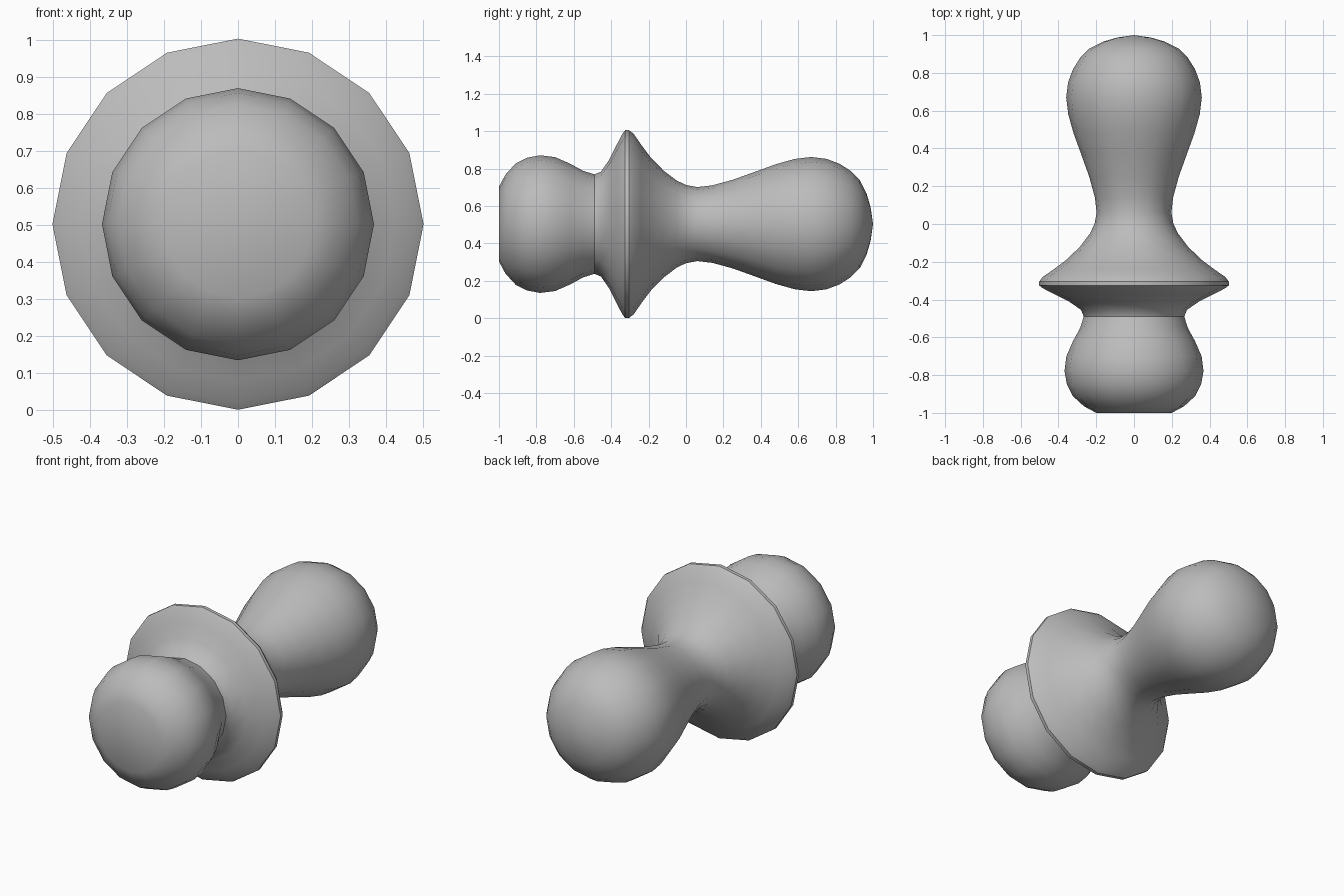
import bpy, bmesh, math

cube = bpy.data.objects.get("Cube")
if cube:
    bpy.data.objects.remove(cube, do_unlink=True)

SIDES = 16
CENTRE_Z = 0.503

# Single plain grey
grey = bpy.data.materials.new("plain_grey")
grey.use_nodes = True
colour = (0.5, 0.5, 0.5, 1)
grey.diffuse_color = colour
grey.node_tree.nodes["Principled BSDF"].inputs["Base Color"].default_value = colour

# Turned profile: (position along y, radius)
front_knob = [(-1, .2), (-.965, .265), (-.91, .325), (-.85, .355), (-.78, .368),
              (-.7, .358), (-.62, .323), (-.55, .285), (-.49, .266)]
flange = [(-.455, .28), (-.41, .345), (-.37, .425), (-.34, .483), (-.325, .502),
          (-.305, .502), (-.28, .483), (-.24, .425), (-.19, .358), (-.12, .286)]
neck_and_bulb = [(-.05, .233), (0, .209), (.06, .198), (.14, .207), (.25, .237),
                 (.37, .28), (.48, .32), (.58, .348), (.67, .359), (.75, .349),
                 (.82, .323), (.88, .285), (.93, .235), (.965, .165), (.987, .09)]
profile = front_knob + flange + neck_and_bulb

bm = bmesh.new()
rings = []
for y, r in profile:
    angles = [2 * math.pi * i / SIDES for i in range(SIDES)]
    rings.append([bm.verts.new((r * math.cos(a), y, r * math.sin(a))) for a in angles])

# Skin between rings
for a, b in zip(rings, rings[1:]):
    for i in range(SIDES):
        j = (i + 1) % SIDES
        bm.faces.new((a[i], a[j], b[j], b[i]))

# Flat front cap and rounded back tip
bm.faces.new(rings[0])
tip = bm.verts.new((0, 1, 0))
for i in range(SIDES):
    bm.faces.new((rings[-1][i], rings[-1][(i + 1) % SIDES], tip))
bmesh.ops.recalc_face_normals(bm, faces=bm.faces)

mesh = bpy.data.meshes.new("turned_knob")
bm.to_mesh(mesh)
bm.free()
mesh.materials.append(grey)
knob = bpy.data.objects.new("turned_knob", mesh)
knob.location.z = CENTRE_Z
bpy.context.collection.objects.link(knob)

# Smooth shading, keeping the cap and rim edges crisp
bpy.ops.object.select_all(action='DESELECT')
knob.select_set(True)
bpy.context.view_layer.objects.active = knob
bpy.ops.object.shade_smooth_by_angle(angle=math.radians(35))
